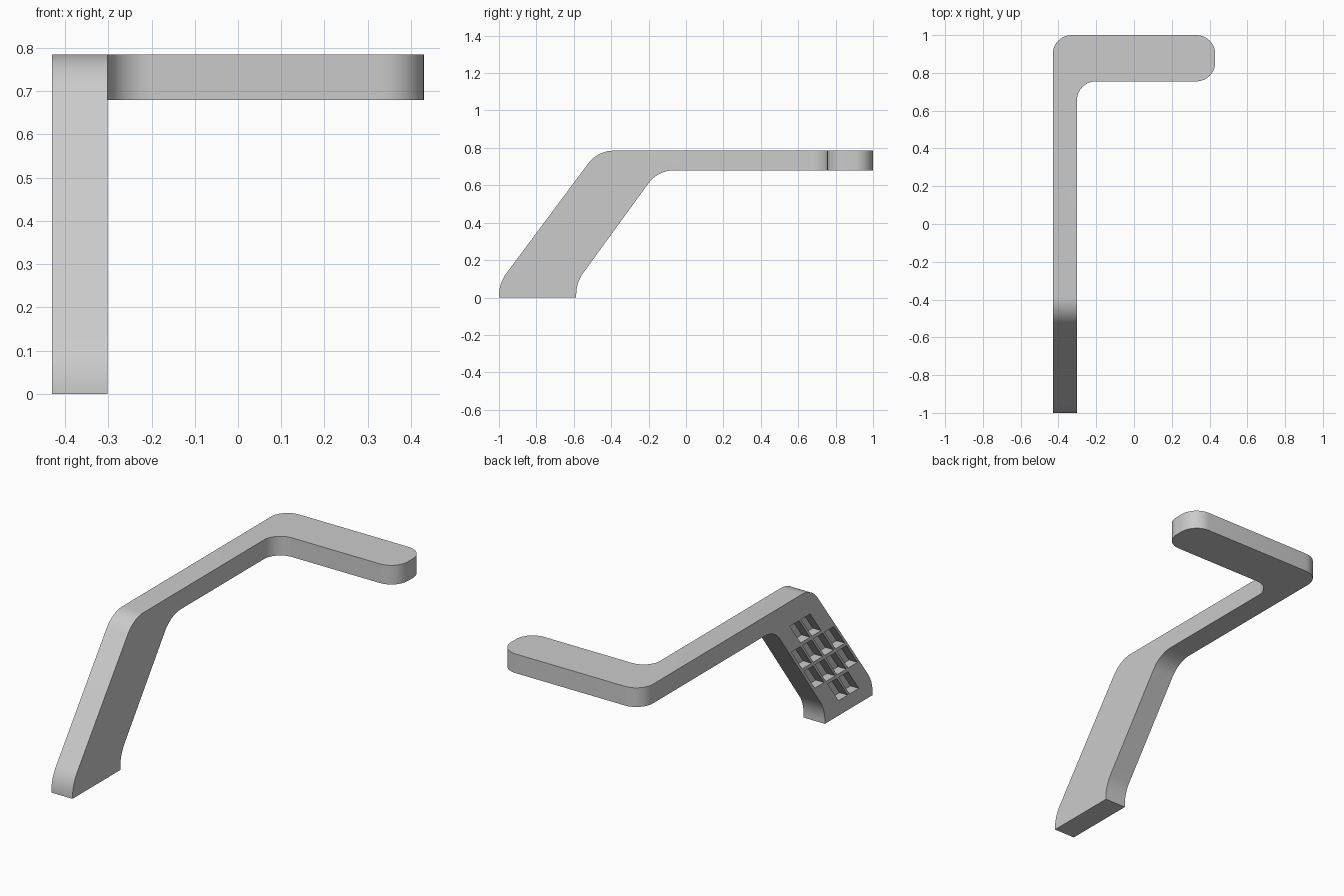
import bpy, bmesh, math
from mathutils import Vector

if "Cube" in bpy.data.objects:
    bpy.data.objects.remove(bpy.data.objects["Cube"])


def rounded(points, steps=10):
    """Outline from (a, b, radius) corners; each radius becomes an arc."""
    out = []
    n = len(points)
    for i, (a, b, r) in enumerate(points):
        p = Vector((a, b))
        if r == 0:
            out.append(p)
            continue
        u = (Vector(points[i - 1][:2]) - p).normalized()
        v = (Vector(points[(i + 1) % n][:2]) - p).normalized()
        half = u.angle(v) / 2
        centre = p + (u + v).normalized() * (r / math.sin(half))
        s = p + u * (r / math.tan(half)) - centre
        e = p + v * (r / math.tan(half)) - centre
        sweep = s.angle(e)
        for k in range(steps + 1):
            t = k / steps
            out.append(centre + (s * math.sin((1 - t) * sweep)
                                 + e * math.sin(t * sweep)) / math.sin(sweep))
    return out


def prisms(name, outlines, place, lo, hi):
    """Extrude closed outlines from lo to hi; place maps (a, b, h) to xyz."""
    bm = bmesh.new()
    for outline in outlines:
        low = [bm.verts.new(place(a, b, lo)) for a, b in outline]
        top = [bm.verts.new(place(a, b, hi)) for a, b in outline]
        bm.faces.new(low)
        bm.faces.new(top)
        for i in range(len(low)):
            j = (i + 1) % len(low)
            bm.faces.new((low[i], low[j], top[j], top[i]))
    bmesh.ops.recalc_face_normals(bm, faces=bm.faces)
    mesh = bpy.data.meshes.new(name)
    bm.to_mesh(mesh)
    bm.free()
    obj = bpy.data.objects.new(name, mesh)
    bpy.context.collection.objects.link(obj)
    return obj


def side(a, b, h):
    return (h, a, b)


def plan(a, b, h):
    return (a, b, h)


def boolean(obj, cutter, operation):
    mod = obj.modifiers.new(operation, 'BOOLEAN')
    mod.operation = operation
    mod.solver = 'EXACT'
    mod.object = cutter
    bpy.ops.object.select_all(action='DESELECT')
    bpy.context.view_layer.objects.active = obj
    obj.select_set(True)
    bpy.ops.object.modifier_apply(modifier=mod.name)
    bpy.data.objects.remove(cutter)


# Bent L-shaped bracket: side profile intersected with top outline
profile = rounded([(-1, 0, 0), (-1, 0.076, 0.20), (-0.472, 0.785, 0.17),
                   (1.1, 0.785, 0), (1.1, 0.68, 0), (-0.15, 0.68, 0.17),
                   (-0.587, 0.08, 0.20), (-0.587, 0, 0)])
bracket = prisms("bent_bracket", [profile], side, -0.6, 0.6)

outline = rounded([(-0.43, -1.1, 0), (-0.302, -1.1, 0), (-0.302, 0.755, 0.1),
                   (0.43, 0.755, 0.1), (0.43, 1, 0.1), (-0.43, 1, 0.1)])
boolean(bracket, prisms("plan_cutter", [outline], plan, -0.1, 1), 'INTERSECT')

# Staggered slanted pockets on the left face of the leg
SLOPE, PITCH, WIDTH = 0.74, 0.096, 0.08
pockets = []
for row, count in enumerate((2, 4, 4, 2)):
    z1 = 0.65 - row * 0.147
    z0 = z1 - 0.127
    for k in range(count):
        offset = -0.587 + (k - (count - 1) / 2) * PITCH
        y0 = offset + (z0 - 0.36) * SLOPE
        y1 = offset + (z1 - 0.36) * SLOPE
        pockets.append([(y0 - WIDTH / 2, z0), (y0 + WIDTH / 2, z0),
                        (y1 + WIDTH / 2, z1), (y1 - WIDTH / 2, z1)])
boolean(bracket, prisms("pocket_cutter", pockets, side, -0.5, -0.38), 'DIFFERENCE')

bpy.ops.object.shade_smooth_by_angle(angle=math.radians(30))
